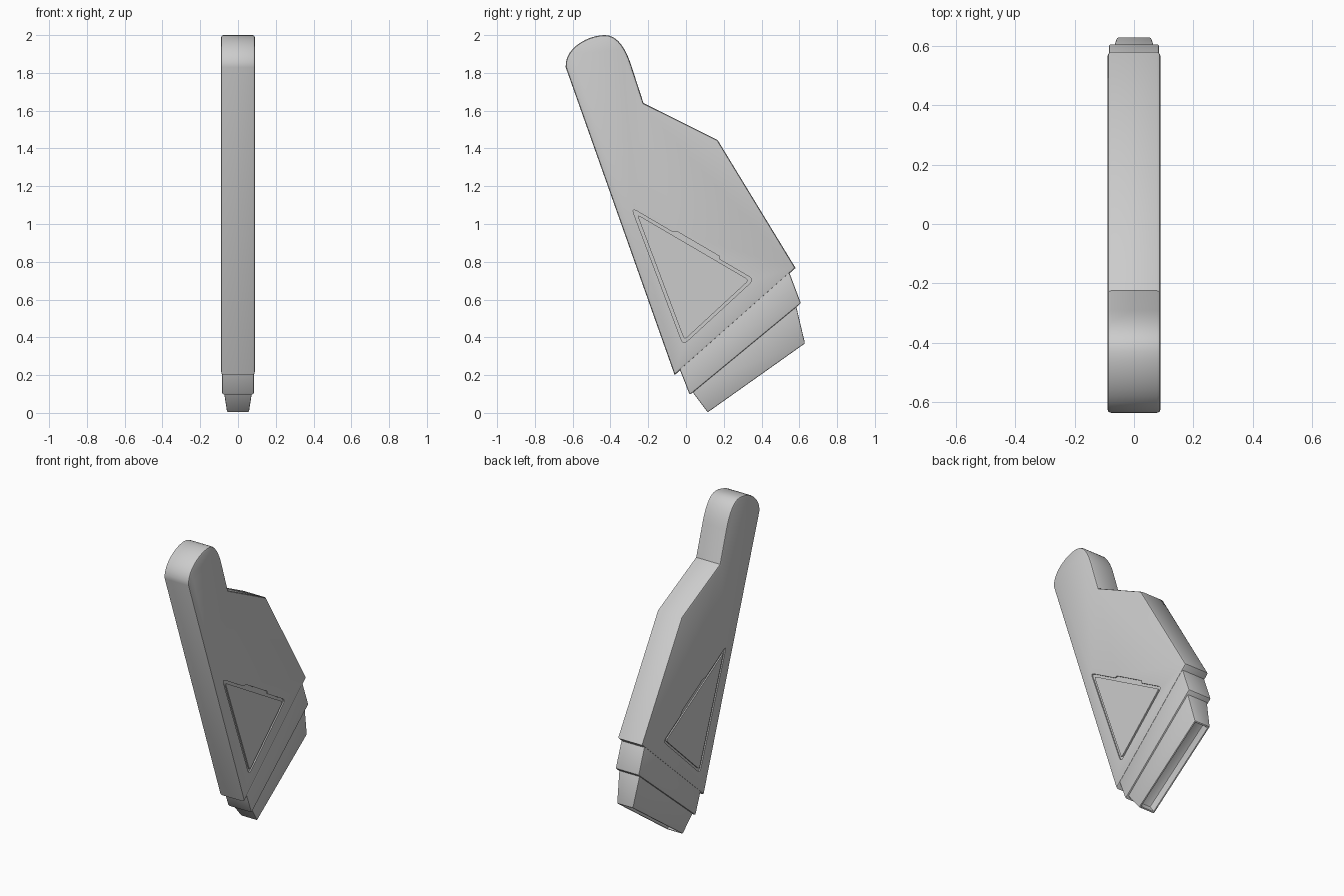
import bpy, bmesh, math
from mathutils import Vector
from mathutils.geometry import interpolate_bezier

cube = bpy.data.objects.get("Cube")
if cube:
    bpy.data.objects.remove(cube)

grey = bpy.data.materials.new("plain_grey")
grey.use_nodes = True
grey.diffuse_color = (0.6, 0.6, 0.6, 1)
grey.node_tree.nodes["Principled BSDF"].inputs["Base Color"].default_value = (0.6, 0.6, 0.6, 1)


def finish(bm, name):
    bmesh.ops.recalc_face_normals(bm, faces=bm.faces[:])
    mesh = bpy.data.meshes.new(name)
    bm.to_mesh(mesh)
    bm.free()
    mesh.materials.append(grey)
    obj = bpy.data.objects.new(name, mesh)
    bpy.context.collection.objects.link(obj)
    return obj


def activate(obj):
    bpy.ops.object.select_all(action='DESELECT')
    obj.select_set(True)
    bpy.context.view_layer.objects.active = obj


def slab(name, outline, x0, x1, bevel=0.0):
    """Side outline (y, z) extruded from x0 to x1, with rounded rims."""
    bm = bmesh.new()
    face = bm.faces.new([bm.verts.new((x0, y, z)) for y, z in outline])
    ext = bmesh.ops.extrude_face_region(bm, geom=[face])["geom"]
    bmesh.ops.translate(bm, vec=(x1 - x0, 0, 0),
                        verts=[v for v in ext if isinstance(v, bmesh.types.BMVert)])
    if bevel:
        rims = [e for e in bm.edges if abs(e.verts[0].co.x - e.verts[1].co.x) < 1e-5]
        bmesh.ops.bevel(bm, geom=rims, offset=bevel, segments=2, profile=0.5,
                        affect='EDGES', clamp_overlap=True)
    return finish(bm, name)


def collar(name, top, bottom, w_top, w_bottom, bevel, recess=0.0):
    """Tapered block between two slanted side edges, optionally hollow below."""
    bm = bmesh.new()
    rings = []
    for (front, back), w in ((top, w_top), (bottom, w_bottom)):
        rings.append([bm.verts.new((x, y, z)) for x, (y, z) in
                      ((-w, front), (w, front), (w, back), (-w, back))])
    bm.faces.new(rings[0])
    base = bm.faces.new(rings[1][::-1])
    for i in range(4):
        j = (i + 1) % 4
        bm.faces.new((rings[0][i], rings[0][j], rings[1][j], rings[1][i]))
    bmesh.ops.recalc_face_normals(bm, faces=bm.faces[:])
    if recess:
        normal = base.normal.copy()
        bmesh.ops.inset_region(bm, faces=[base], thickness=0.016)
        ext = bmesh.ops.extrude_face_region(bm, geom=[base])["geom"]
        bmesh.ops.translate(bm, vec=-normal * recess,
                            verts=[v for v in ext if isinstance(v, bmesh.types.BMVert)])
        bmesh.ops.delete(bm, geom=[base] if base.is_valid else [], context='FACES_ONLY')
    obj = finish(bm, name)
    mod = obj.modifiers.new("soft_edges", 'BEVEL')
    mod.width, mod.segments, mod.angle_limit = bevel, 2, math.radians(40)
    activate(obj)
    bpy.ops.object.modifier_apply(modifier=mod.name)
    bpy.ops.object.shade_smooth_by_angle(angle=math.radians(30))
    return obj


def rounded(points, radius):
    """Round every corner of a polygon with a short arc."""
    out = []
    for i, p in enumerate(points):
        p = Vector(p)
        a = (Vector(points[i - 1]) - p).normalized() * radius
        b = (Vector(points[(i + 1) % len(points)]) - p).normalized() * radius
        for k in range(4):
            t = k / 3
            out.append(p + a * (1 - t) ** 2 + b * t ** 2)
    return out


def shrink(points, d):
    """Move the sides of a triangle inward by d."""
    a, b, c = (Vector(p) for p in points)
    la, lb, lc = (b - c).length, (c - a).length, (a - b).length
    centre = (a * la + b * lb + c * lc) / (la + lb + lc)
    inradius = abs((b - a).cross(c - a)) / (la + lb + lc)
    return [centre + (p - centre) * (1 - d / inradius) for p in (a, b, c)]


# Main body with rounded head
def arc(*pts):
    return [p.to_2d() for p in interpolate_bezier(*[Vector((y, z, 0)) for y, z in pts], 12)]


head = arc((-.637, 1.83), (-.645, 1.93), (-.52, 2), (-.43, 2))
head += arc((-.43, 2), (-.35, 2), (-.31, 1.9), (-.29, 1.84))[1:]
outline = [(-.06, .2)] + head + [(-.225, 1.64), (.167, 1.445), (.58, .767)]
body = slab("body", outline, -.09, .09, bevel=.013)

# Triangular cover on each side, set in a groove with a finger notch
triangle = [(-.288, 1.085), (.36, .706), (-.015, .36)]
along = (Vector(triangle[1]) - Vector(triangle[0])).normalized()
up = Vector((-along.y, along.x))
start = Vector(triangle[0])
notch = [start + along * s + up * h for s, h in
         ((.25, -.008), (.27, .014), (.53, .014), (.54, -.008))]
groove = rounded(triangle, .03)
groove = groove[:4] + notch + groove[4:]
# Keep the notch feet on the triangle's upper side
for i in (4, 7):
    groove[i] = groove[i] + up * .008

depth = .008
for side, label in ((1, "left"), (-1, "right")):
    cutter = slab("groove_cutter", groove, side * (.09 - depth), side * .12)
    mod = body.modifiers.new("groove", 'BOOLEAN')
    mod.operation, mod.solver, mod.object = 'DIFFERENCE', 'EXACT', cutter
    activate(body)
    bpy.ops.object.modifier_apply(modifier=mod.name)
    bpy.data.objects.remove(cutter)
    slab(label + "_cover", rounded(shrink(triangle, .015), .02),
         side * (.088 - depth), side * .09)

activate(body)
bpy.ops.object.shade_smooth_by_angle(angle=math.radians(30))

# Stepped lower end
collar("upper_collar", ((-.045, .26), (.535, .775)), ((.02, .095), (.608, .58)),
       .085, .085, .008)
collar("lower_collar", ((.02, .13), (.575, .6)), ((.115, .003), (.63, .368)),
       .078, .058, .007, recess=.055)
